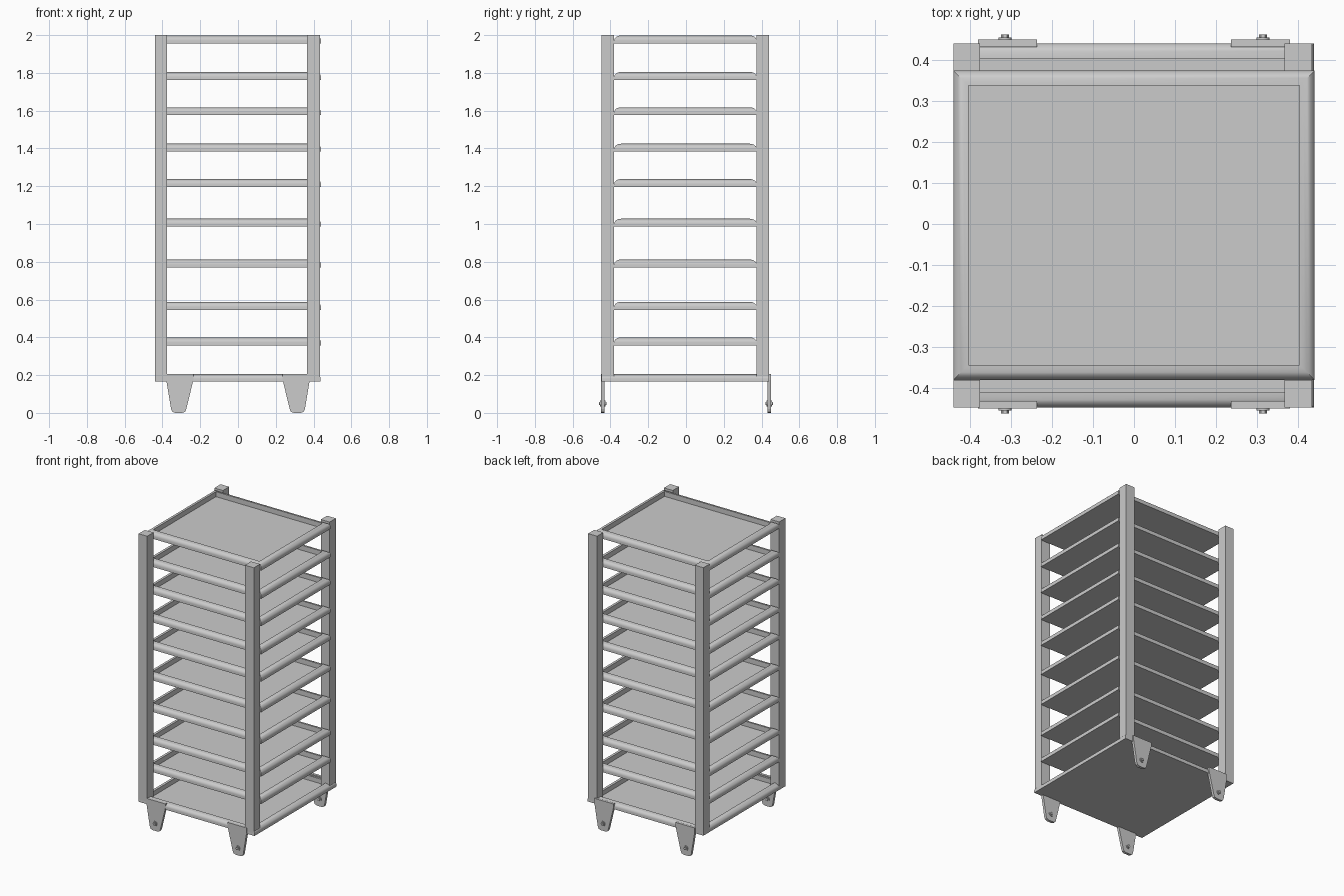
import bpy, bmesh, math

if "Cube" in bpy.data.objects:
    bpy.data.objects.remove(bpy.data.objects["Cube"])


def finish(name, bm, smooth=False):
    bmesh.ops.recalc_face_normals(bm, faces=bm.faces)
    me = bpy.data.meshes.new(name)
    bm.to_mesh(me)
    bm.free()
    ob = bpy.data.objects.new(name, me)
    bpy.context.collection.objects.link(ob)
    if smooth:
        bpy.ops.object.select_all(action='DESELECT')
        ob.select_set(True)
        bpy.context.view_layer.objects.active = ob
        bpy.ops.object.shade_smooth_by_angle(angle=math.radians(30))
    return ob


def box(name, x0, x1, y0, y1, z0, z1):
    bm = bmesh.new()
    bmesh.ops.create_cube(bm, size=1)
    for v in bm.verts:
        v.co = ((x0 + x1) / 2 + v.co.x * (x1 - x0),
                (y0 + y1) / 2 + v.co.y * (y1 - y0),
                (z0 + z1) / 2 + v.co.z * (z1 - z0))
    return finish(name, bm)


def tray(name, x0, x1, y0, y1, z0, z1):
    """Flat-bottomed tray: mitred rim rounded on the outside, recessed floor."""
    rim, low = 0.037, z0 + 0.016
    prof = [(0, z0)]                                   # (inset, height)
    for i in range(7):                                 # rounded outer shoulder
        a = math.pi / 2 * i / 6
        prof.append((rim * (1 - math.cos(a)), low + (z1 - low) * math.sin(a)))
    prof.append((rim, z0 + 0.008))                     # inner wall to the floor
    bm = bmesh.new()
    loops = []
    for d, z in prof:
        loops.append([bm.verts.new(p) for p in (
            (x0 + d, y0 + d, z), (x1 - d, y0 + d, z),
            (x1 - d, y1 - d, z), (x0 + d, y1 - d, z))])
    for a, b in zip(loops, loops[1:]):
        for i in range(4):
            j = (i + 1) % 4
            bm.faces.new((a[i], a[j], b[j], b[i]))
    bm.faces.new(loops[0][::-1])
    bm.faces.new(loops[-1])
    return finish(name, bm, True)


def prism_y(name, outline, y0, y1, smooth=False):
    """Extrude an x-z outline along y."""
    bm = bmesh.new()
    a = [bm.verts.new((x, y0, z)) for x, z in outline]
    b = [bm.verts.new((x, y1, z)) for x, z in outline]
    n = len(a)
    for i in range(n):
        j = (i + 1) % n
        bm.faces.new((a[i], a[j], b[j], b[i]))
    bm.faces.new(a[::-1])
    bm.faces.new(b)
    return finish(name, bm, smooth)


def circle(cx, cz, r, n):
    return [(cx + r * math.cos(2 * math.pi * i / n),
             cz + r * math.sin(2 * math.pi * i / n)) for i in range(n)]


# corner posts
for sx, (x0, x1) in (("left", (-0.44, -0.375)), ("right", (0.366, 0.433))):
    for sy, (y0, y1) in (("front", (-0.447, -0.38)), ("back", (0.373, 0.44))):
        box(f"{sy}_{sx}_post", x0, x1, y0, y1, 0.166, 2.0)

# base tray is deeper and carries the posts
tray("base_tray", -0.44, 0.438, -0.447, 0.44, 0.165, 0.205)

# shelf trays held between the posts
for i, top in enumerate((0.4, 0.588, 0.812, 1.028, 1.238, 1.425, 1.618, 1.805, 1.998)):
    tray(f"shelf_tray_{i + 1}", -0.44, 0.44, -0.38, 0.374, top - 0.042, top)

# tapered feet with a rounded tip, each with a bolt through it
foot = [(-0.072, 0.205), (-0.072, 0.175), (-0.04, 0.02), (-0.034, 0.006), (-0.018, 0.0),
        (0.018, 0.0), (0.034, 0.006), (0.04, 0.02), (0.072, 0.175), (0.072, 0.205)]
for sx, cx in (("left", -0.308), ("right", 0.308)):
    side = 1 if cx > 0 else -1
    bx = cx + side * 0.006
    for sy, s, face in (("front", -1, 0.449), ("back", 1, 0.449)):
        prism_y(f"{sy}_{sx}_foot", [(cx + side * 0.006 * (z < 0.1) + x, z) for x, z in foot],
                s * face, s * (face - 0.018))
        prism_y(f"{sy}_{sx}_washer", circle(bx, 0.05, 0.016, 16),
                s * 0.427, s * 0.454, True)
        prism_y(f"{sy}_{sx}_bolt", circle(bx, 0.05, 0.010, 6),
                s * 0.421, s * 0.461)
